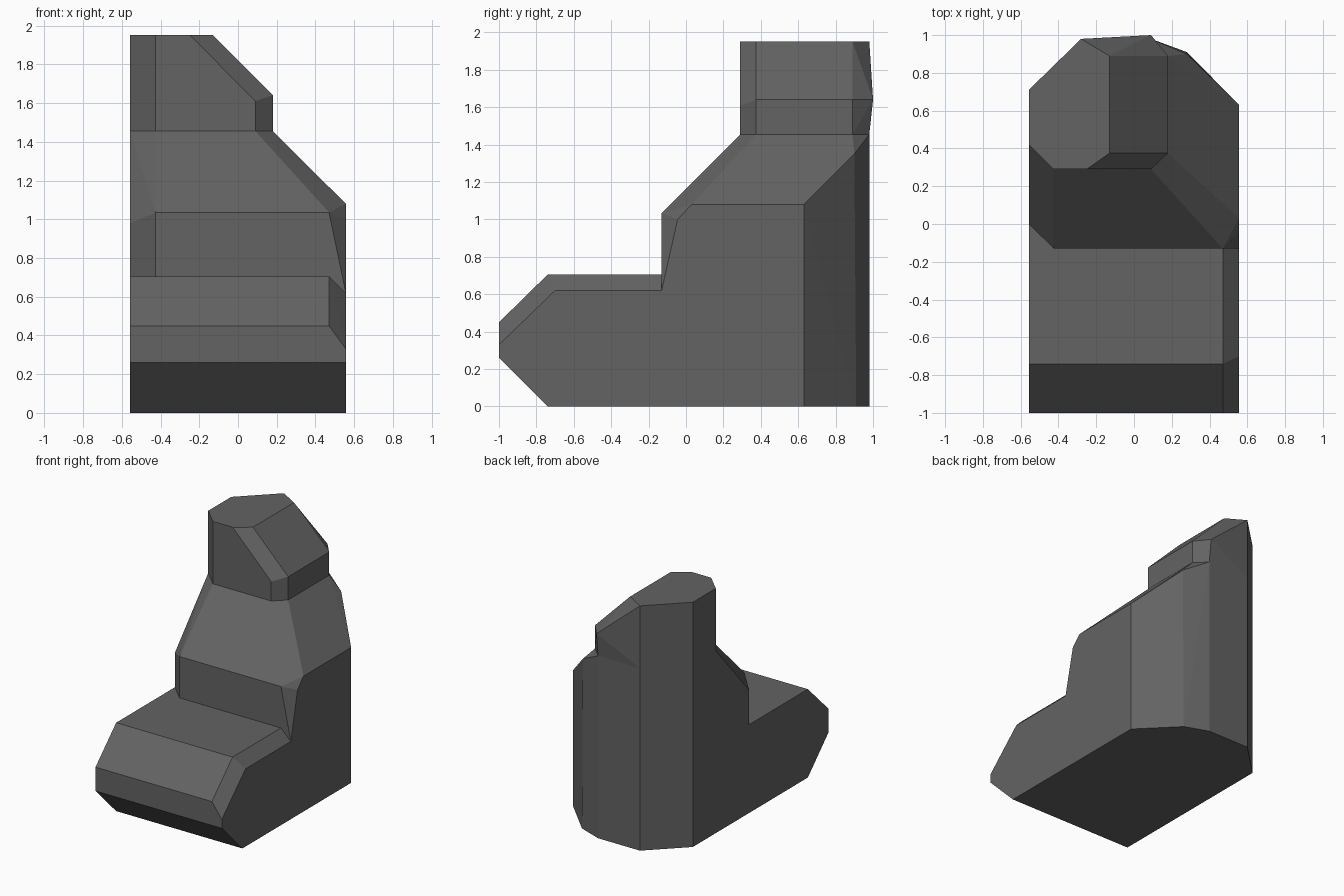
import bpy, bmesh, math

if "Cube" in bpy.data.objects:
    bpy.data.objects.remove(bpy.data.objects["Cube"])

W = 0.557      # half width of the rock
NECK = 1.455   # height where the upper block begins

stone = bpy.data.materials.new("dark grey stone")
stone.diffuse_color = (0.125, 0.125, 0.125, 1)
stone.use_nodes = True
stone.node_tree.nodes["Principled BSDF"].inputs["Base Color"].default_value = stone.diffuse_color


def at(z, outline):
    return [(x, y, z) for x, y in outline]


def chunk(name, points):
    """Convex faceted block around a few corner points."""
    bm = bmesh.new()
    for p in points:
        bm.verts.new(p)
    res = bmesh.ops.convex_hull(bm, input=bm.verts[:])
    loose = [v for v in bm.verts if not v.link_faces]
    bmesh.ops.delete(bm, geom=loose, context='VERTS')
    bmesh.ops.dissolve_limit(bm, angle_limit=math.radians(0.5),
                             verts=bm.verts[:], edges=bm.edges[:])
    bmesh.ops.recalc_face_normals(bm, faces=bm.faces[:])
    me = bpy.data.meshes.new(name)
    bm.to_mesh(me)
    bm.free()
    me.materials.append(stone)
    ob = bpy.data.objects.new(name, me)
    bpy.context.collection.objects.link(ob)
    return ob


# Low front ledge: side profile with a bevelled right edge
BACK = 0.3     # buried end inside the main block
full = [(-0.74, 0), (-1, 0.26), (BACK, 0)]
top = [(-1, 0.45), (-0.74, 0.705), (BACK, 0.705)]
bevel = [(-1, 0.33), (-0.70, 0.62), (BACK, 0.62)]
ledge = chunk("front_ledge",
              [(x, y, z) for x in (-W, W) for y, z in full]
              + [(x, y, z) for x in (-W, 0.47) for y, z in top]
              + [(W, y, z) for y, z in bevel])

# Main block: footprint, shoulder corners, neck ring
rear = [(0.09, 0.98), (-0.28, 0.98), (-W, 0.71)]
neck = [(0.18, 0.375), (0.18, 0.89)] + rear + [(-W, 0.42), (-0.425, 0.29), (0.09, 0.29)]
foot = [(W, -0.13), (W, 0.63), (0.28, 0.91)] + rear + [(-W, 0), (-0.425, -0.13)]
shoulder = [(W, -0.13, 0.62), (0.47, -0.13, 0.705), (W, -0.045, 0.705),
            (0.47, -0.13, 1.035), (W, -0.045, 1.0), (W, 0.03, 1.08),
            (W, 0.63, 1.08), (0.28, 0.90, 1.35),
            (-0.425, -0.13, 1.035), (-W, 0, 0.98)]
rock = chunk("main_rock", at(0, foot) + shoulder + at(NECK, neck))

# Upper block with a sloping right side
crown = [(-0.13, 0.375), (-0.13, 0.89), (-0.28, 0.98), (-W, 0.71),
         (-W, 0.42), (-0.425, 0.29), (-0.25, 0.29)]
slope_foot = [(0.18, 0.375, 1.64), (0.18, 0.89, 1.64), (0.09, 1.0, 1.64), (0.09, 0.29, 1.61)]
upper = chunk("upper_block", at(NECK, neck) + slope_foot + at(1.952, crown))

# Fuse the blocks into one solid rock
bpy.context.view_layer.objects.active = rock
for part in (ledge, upper):
    mod = rock.modifiers.new("join " + part.name, 'BOOLEAN')
    mod.operation = 'UNION'
    mod.solver = 'EXACT'
    mod.object = part
    bpy.ops.object.modifier_apply(modifier=mod.name)
    bpy.data.objects.remove(part)
